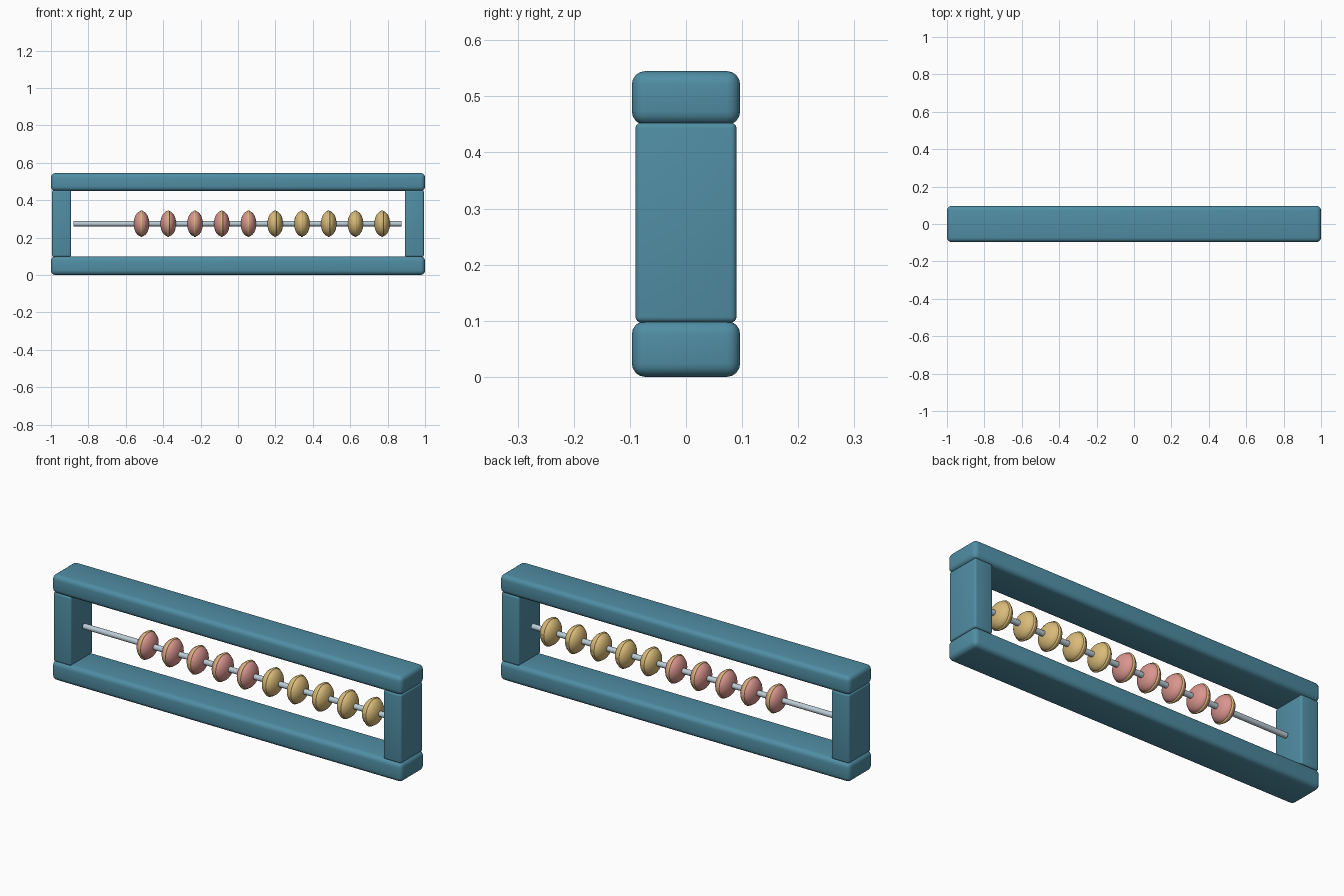
import bpy
import math

if "Cube" in bpy.data.objects:
    bpy.data.objects.remove(bpy.data.objects["Cube"], do_unlink=True)


def make_material(name, rgb):
    mat = bpy.data.materials.new(name)
    mat.use_nodes = True
    mat.diffuse_color = (*rgb, 1)
    mat.node_tree.nodes["Principled BSDF"].inputs["Base Color"].default_value = (*rgb, 1)
    return mat


teal = make_material("teal_paint", (0.08, 0.27, 0.37))
pink = make_material("pink_bead", (0.70, 0.30, 0.27))
gold = make_material("gold_bead", (0.70, 0.50, 0.19))
steel = make_material("pale_steel", (0.50, 0.60, 0.67))


def finish(name, mat, angle=35):
    obj = bpy.context.object
    obj.name = name
    obj.data.materials.append(mat)
    bpy.ops.object.shade_smooth_by_angle(angle=math.radians(angle))
    return obj


def rounded_box(name, center, size, bevel):
    bpy.ops.mesh.primitive_cube_add(size=1, location=center)
    obj = bpy.context.object
    obj.scale = size
    bpy.ops.object.transform_apply(location=False, rotation=False, scale=True)
    mod = obj.modifiers.new("rounded_edges", "BEVEL")
    mod.width = bevel
    mod.segments = 4
    bpy.ops.object.modifier_apply(modifier=mod.name)
    finish(name, teal)


# Frame: two long rails joined by slightly narrower end posts
rounded_box("bottom_rail", (0, 0, 0.05), (2, 0.193, 0.1), 0.024)
rounded_box("top_rail", (0, 0, 0.497), (2, 0.193, 0.096), 0.024)
for side, x in (("left", 0.943), ("right", -0.943)):
    rounded_box(side + "_post", (x, 0, 0.275), (0.102, 0.18, 0.356), 0.01)

# Rod, stopping just short of the posts
ROD_Z = 0.274
ALONG_X = (0, math.pi / 2, 0)
bpy.ops.mesh.primitive_cylinder_add(vertices=24, radius=0.014, depth=1.754,
                                    location=(-0.002, 0, ROD_Z), rotation=ALONG_X)
finish("rod", steel)

# Ten flattened beads, each with a thin gold band around its rim
for i in range(10):
    spot = (-0.516 + 0.143 * i, 0, ROD_Z)
    bpy.ops.mesh.primitive_uv_sphere_add(segments=32, ring_count=16, radius=1,
                                         location=spot, rotation=ALONG_X)
    bpy.context.object.scale = (0.068, 0.068, 0.042)
    bpy.ops.object.transform_apply(location=False, rotation=False, scale=True)
    finish(f"bead_{i + 1}", pink if i < 5 else gold, 60)
    bpy.ops.mesh.primitive_torus_add(major_segments=32, minor_segments=8,
                                     major_radius=0.065, minor_radius=0.007,
                                     location=spot, rotation=ALONG_X)
    finish(f"bead_band_{i + 1}", gold, 60)
